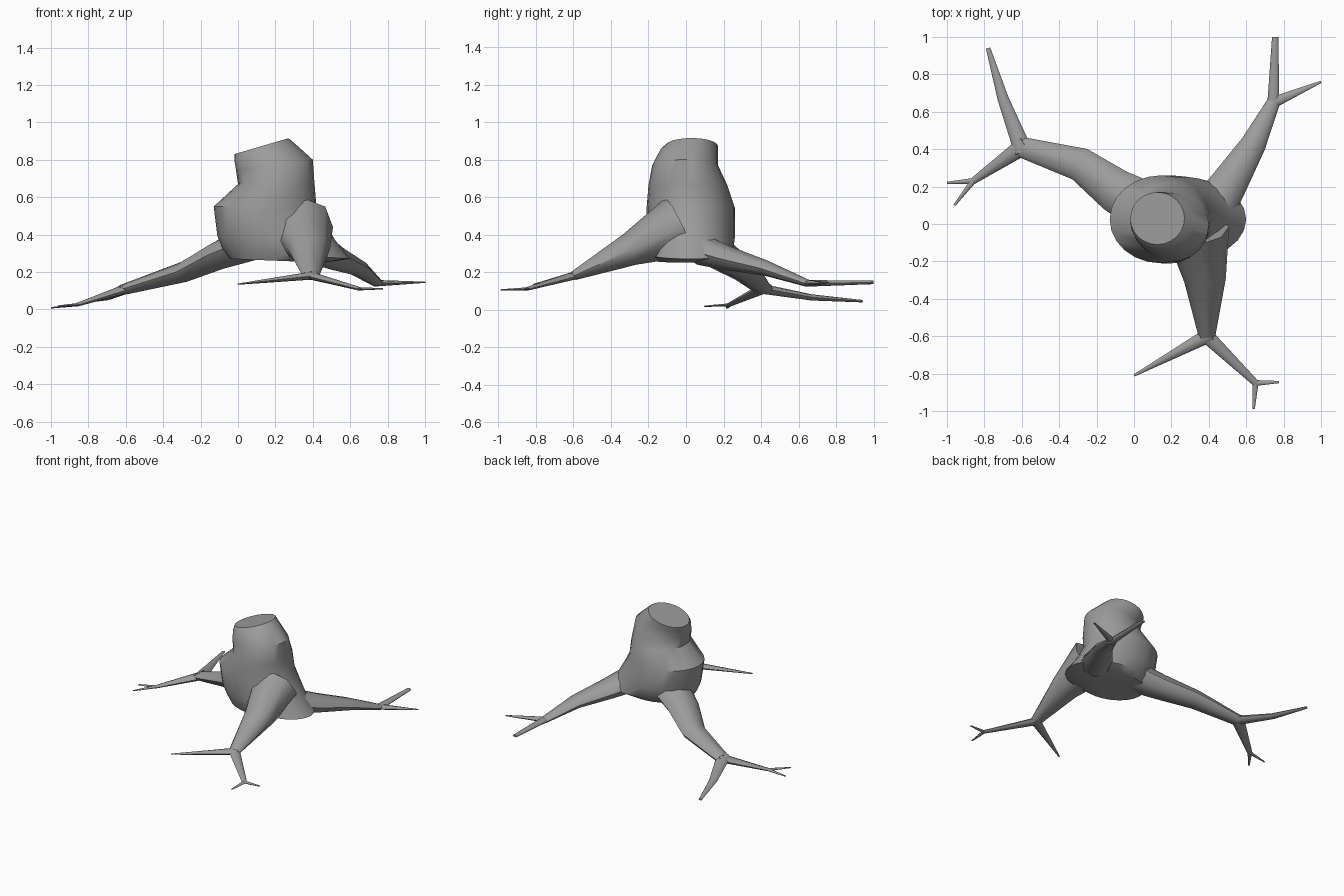
import bpy, bmesh, math
from mathutils import Vector

cube = bpy.data.objects.get("Cube")
if cube:
    bpy.data.objects.remove(cube, do_unlink=True)

bark = bpy.data.materials.new("grey_bark")
bark.use_nodes = True
grey = (0.33, 0.33, 0.33, 1)
bark.diffuse_color = grey
bark.node_tree.nodes["Principled BSDF"].inputs["Base Color"].default_value = grey

UP = Vector((0, 0, 1))
FLAT = 0.55  # height of a thin root compared with its width


def ellipse(centre, side, up, count):
    angles = [math.tau * i / count for i in range(count)]
    return [centre + side * math.cos(a) + up * math.sin(a) for a in angles]


def loft(bm, rings):
    """Skin a list of point rings and close both ends."""
    loops = [[bm.verts.new(point) for point in ring] for ring in rings]
    for lower, upper in zip(loops, loops[1:]):
        for i in range(len(lower)):
            bm.faces.new((lower[i - 1], lower[i], upper[i], upper[i - 1]))
    bm.faces.new(loops[0])
    bm.faces.new(loops[-1])


def limb(bm, points, start_radius, end_radius, flare=FLAT):
    """Tapering flattened tube; flare is the height ratio at its start.
    Returns the end point and radius so that branches can grow from it."""
    points = [Vector(p) for p in points]
    steps = [b - a for a, b in zip(points, points[1:])]
    total = sum(step.length for step in steps)
    travelled = 0
    rings = []
    for i, point in enumerate(points):
        before = steps[max(i - 1, 0)]
        after = steps[min(i, len(steps) - 1)]
        tangent = (before.normalized() + after.normalized()).normalized()
        side = tangent.cross(UP).normalized()
        t = travelled / total
        radius = start_radius + (end_radius - start_radius) * t
        height = radius * (flare + (FLAT - flare) * t)
        rings.append(ellipse(point, side * radius, side.cross(tangent) * height, 8))
        travelled += after.length
    loft(bm, rings)
    return points[-1], end_radius


def branch(bm, fork, *points, tip=0.006):
    """Limb that starts slightly behind a fork, buried in its parent."""
    origin, radius = fork
    direction = (Vector(points[0]) - origin).normalized()
    return limb(bm, [origin - direction * radius / 2, *points], radius * 0.9, tip)


def finish(name, bm, angle):
    bmesh.ops.recalc_face_normals(bm, faces=bm.faces)
    mesh = bpy.data.meshes.new(name)
    bm.to_mesh(mesh)
    bm.free()
    mesh.materials.append(bark)
    obj = bpy.data.objects.new(name, mesh)
    bpy.context.collection.objects.link(obj)
    bpy.ops.object.select_all(action="DESELECT")
    obj.select_set(True)
    bpy.context.view_layer.objects.active = obj
    bpy.ops.object.shade_smooth_by_angle(angle=math.radians(angle))


# Leaning stump: right and left x, front and back y, right and left z
sections = [
    (-0.04, 0.46, -0.17, 0.2, 0.27, 0.25),
    (-0.08, 0.6, -0.2, 0.25, 0.32, 0.27),
    (-0.11, 0.52, -0.21, 0.26, 0.39, 0.37),
    (-0.13, 0.42, -0.21, 0.26, 0.55, 0.54),
    (0, 0.41, -0.2, 0.22, 0.67, 0.66),
    (-0.01, 0.4, -0.18, 0.17, 0.74, 0.8),
    (-0.02, 0.3, -0.14, 0.17, 0.8, 0.89),
    (-0.02, 0.27, -0.11, 0.17, 0.83, 0.915),
]
bm = bmesh.new()
rings = []
for x0, x1, y0, y1, z0, z1 in sections:
    centre = Vector((x0 + x1, y0 + y1, z0 + z1)) / 2
    side = Vector((x1 - x0, 0, z1 - z0)) / 2
    depth = Vector((0, y1 - y0, 0)) / 2
    rings.append(ellipse(centre, side, depth, 24))
loft(bm, rings)
finish("stump", bm, 40)

# Front root: tall flare, one plain branch and one ending in two twigs
bm = bmesh.new()
fork = limb(bm, [(0.34, -0.04, 0.44), (0.38, -0.3, 0.32), (0.39, -0.6, 0.18)],
            0.17, 0.045, flare=1)
branch(bm, fork, (0, -0.81, 0.135))
twigs = branch(bm, fork, (0.65, -0.85, 0.11), tip=0.018)
branch(bm, twigs, (0.775, -0.845, 0.11))
branch(bm, twigs, (0.64, -0.99, 0.105))
finish("front_root", bm, 50)

# Right root: the longest and lowest, with a bent branch and a twigged one
bm = bmesh.new()
fork = limb(bm, [(0.08, 0.08, 0.36), (-0.1, 0.18, 0.29), (-0.29, 0.32, 0.2),
                 (-0.6, 0.41, 0.11)], 0.14, 0.055, flare=0.7)
branch(bm, fork, (-0.7, 0.67, 0.065), (-0.78, 0.94, 0.045), tip=0.012)
twigs = branch(bm, fork, (-0.86, 0.23, 0.025), tip=0.018)
branch(bm, twigs, (-1, 0.22, 0.008))
branch(bm, twigs, (-0.96, 0.1, 0.018))
finish("right_root", bm, 50)

# Back root: two plain branches
bm = bmesh.new()
fork = limb(bm, [(0.42, 0.08, 0.32), (0.51, 0.22, 0.275), (0.64, 0.43, 0.22),
                 (0.745, 0.65, 0.14)], 0.12, 0.036, flare=0.7)
branch(bm, fork, (0.755, 1, 0.145), tip=0.017)
branch(bm, fork, (1, 0.76, 0.145))
finish("back_root", bm, 50)
